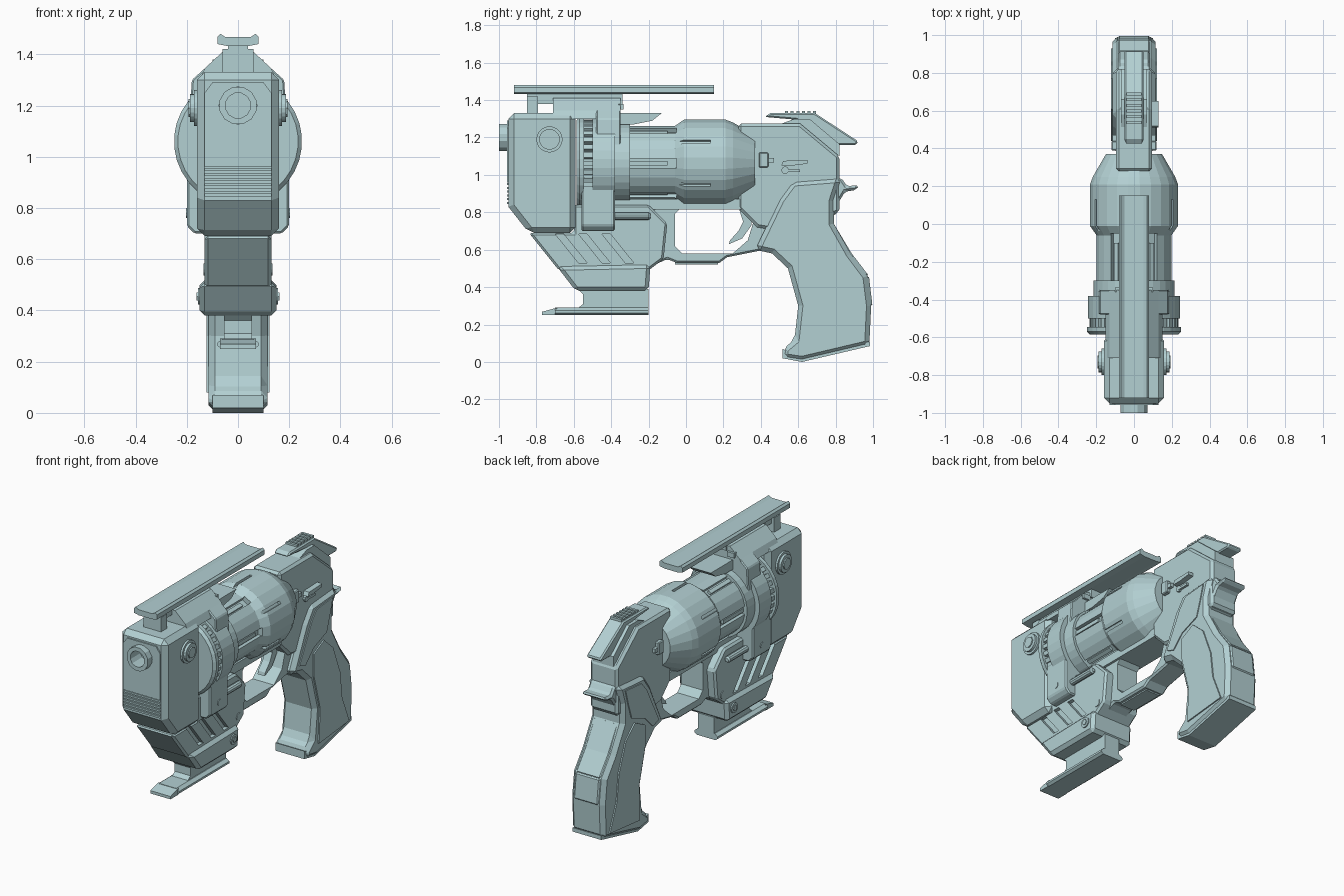
import bpy, bmesh, math
from mathutils import Matrix, Vector

if "Cube" in bpy.data.objects:
    bpy.data.objects.remove(bpy.data.objects["Cube"])

mat = bpy.data.materials.new("pale_teal")
mat.diffuse_color = (0.45, 0.63, 0.65, 1)
mat.use_nodes = True
mat.node_tree.nodes["Principled BSDF"].inputs["Base Color"].default_value = mat.diffuse_color
DRUM_Z = 1.063


def finish(name, bm, bevel=0, cutter=False):
    bmesh.ops.recalc_face_normals(bm, faces=bm.faces)
    me = bpy.data.meshes.new(name)
    bm.to_mesh(me)
    bm.free()
    me.materials.append(mat)
    ob = bpy.data.objects.new(name, me)
    bpy.context.collection.objects.link(ob)
    ob.hide_render = cutter
    if bevel:
        m = ob.modifiers.new("bevel", 'BEVEL')
        m.width, m.segments, m.limit_method = bevel, 1, 'ANGLE'
        m.angle_limit = math.radians(40)
    return ob


def prism(name, pts, a, b, axis='x', bevel=0, cutter=False):
    """Extrude (y,z) points along x, or (x,z) points along y, from a to b."""
    bm = bmesh.new()
    co = (lambda p: (a, p[0], p[1])) if axis == 'x' else (lambda p: (p[0], a, p[1]))
    f = bm.faces.new([bm.verts.new(co(p)) for p in pts])
    r = bmesh.ops.extrude_face_region(bm, geom=[f])
    d = Vector((b - a, 0, 0)) if axis == 'x' else Vector((0, b - a, 0))
    bmesh.ops.translate(bm, vec=d, verts=[v for v in r['geom'] if isinstance(v, bmesh.types.BMVert)])
    return finish(name, bm, bevel, cutter)


def slab(name, pts, hw, bevel=0, cutter=False):
    return prism(name, pts, -hw, hw, 'x', bevel, cutter)


def mirror_xz(half):
    return half + [(-x, z) for x, z in reversed(half)]


def box(name, x0, x1, y0, y1, z0, z1, bevel=0, cutter=False):
    return prism(name, [(y0, z0), (y1, z0), (y1, z1), (y0, z1)], x0, x1, 'x', bevel, cutter)


def lathe(name, prof, n, z, cutter=False):
    """Spin (y, radius) points about a y-parallel axis at height z."""
    bm = bmesh.new()
    rings = [[bm.verts.new((r * math.cos(2 * math.pi * (i + .5) / n), y,
                            z + r * math.sin(2 * math.pi * (i + .5) / n))) for i in range(n)]
             for y, r in prof]
    for p, q in zip(rings, rings[1:]):
        for i in range(n):
            bm.faces.new((p[i], p[(i + 1) % n], q[(i + 1) % n], q[i]))
    bm.faces.new(rings[0])
    bm.faces.new(rings[-1])
    return finish(name, bm, 0, cutter)


def disc(name, y, z, r, x0, x1, n=16):
    pts = [(y + r * math.cos(2 * math.pi * i / n), z + r * math.sin(2 * math.pi * i / n)) for i in range(n)]
    return prism(name, pts, x0, x1)


def cut(ob, cutters):
    for c in cutters:
        m = ob.modifiers.new("cut", 'BOOLEAN')
        m.operation, m.object, m.solver = 'DIFFERENCE', c, 'EXACT'
    bpy.context.view_layer.update()
    me = bpy.data.meshes.new_from_object(ob.evaluated_get(bpy.context.evaluated_depsgraph_get()))
    ob.modifiers.clear()
    ob.data = me
    for c in cutters:
        bpy.data.objects.remove(c)


# front housing with bored muzzle
housing = slab("front_housing", [(-.95, .83), (-.95, 1.33), (-.59, 1.33), (-.59, .69), (-.84, .69)], .16, .03)
cut(housing, [lathe("bore_cutter", [(-1.1, .052), (-.75, .052)], 12, 1.2, True)])
lathe("muzzle", [(-.82, .05), (-1, .05), (-1, .075), (-.9, .075)], 12, 1.2)
for s in (-1, 1):
    prism("front_panel", [(0, .96), (s * .13, .96), (s * .13, 1.25), (s * .1, 1.29), (0, 1.29),
                          (0, 1.275), (s * .053, 1.253), (s * .075, 1.2), (s * .053, 1.147), (0, 1.125)],
          -.958, -.94, 'y')
for i in range(6):
    z = .845 + i * .02
    box("front_vent_bar", -.13, .13, -.957, -.94, z, z + .011)

# round side caps
for s in (-1, 1):
    disc("side_cap", -.73, 1.19, .07, s * .15, s * .172, 20)
    disc("side_cap_step", -.73, 1.19, .055, s * .17, s * .187, 20)
    disc("side_cap_centre", -.73, 1.19, .035, s * .18, s * .194, 8)

# lower fore-end with slanted slots
fore = slab("fore_end", [(-.84, .69), (-.68, .49), (-.2, .49), (-.12, .55), (-.1, .74), (-.2, .84),
                         (-.6, .84), (-.6, .69)], .13, .012)
slots = []
for s in (-1, 1):
    for i in range(3):
        y = -.70 + .125 * i
        slots.append(prism("slot_cutter", [(y, .685), (y + .045, .685), (y + .17, .53), (y + .125, .53)],
                           s * .105, s * .2, 'x', 0, True))
cut(fore, slots)
slab("fore_end_foot", [(-.69, .51), (-.59, .38), (-.2, .38), (-.19, .52)], .15, .02)
for s in (-1, 1):
    disc("foot_screw", -.26, .455, .032, s * .14, s * .157, 12)
    disc("foot_screw_centre", -.26, .455, .018, s * .15, s * .162, 6)
    disc("fore_end_pin", -.18, .56, .024, s * .1, s * .134, 12)

# lower accessory rail
slab("lower_rail_neck", [(-.58, .39), (-.55, .36), (-.55, .31), (-.6, .27), (-.2, .27), (-.2, .39)], .055)
prism("lower_rail", mirror_xz([(.065, .25), (.08, .262), (.08, .275), (.06, .29)]), -.7, -.2, 'y')
slab("lower_rail_nose", [(-.77, .25), (-.69, .25), (-.69, .29), (-.77, .268)], .07)

# cylinder drum with flutes
drum = lathe("drum", [(-.58, .2), (-.06, .2), (-.01, .235), (.21, .235), (.25, .22), (.37, .15)], 24, DRUM_Z)
flutes = []
for i in range(12):
    if i % 2 == 0:
        c = box("flute_cutter", .175, .3, -.36, -.05, -.025, .025, 0, True)
    else:
        c = box("groove_cutter", .215, .3, -.08, .13, -.009, .009, 0, True)
    c.data.transform(Matrix.Translation((0, 0, DRUM_Z)) @ Matrix.Rotation(math.radians(30 * i), 4, 'Y'))
    flutes.append(c)
cut(drum, flutes)
for i in range(6):
    b = box("flute_rib", .17, .19, -.3, -.1, -.012, .012)
    b.data.transform(Matrix.Translation((0, 0, DRUM_Z)) @ Matrix.Rotation(math.radians(60 * i), 4, 'Y'))
lathe("drum_pin", [(.36, .035), (.44, .035), (.44, .055), (.455, .055), (.455, .02), (.47, .02)], 10, 1.08)
for s in (-1, 1):
    box("drum_latch", s * .09, s * .12, .39, .44, 1.04, 1.12, .005)
    box("drum_latch_tip", s * .09, s * .115, .43, .47, 1.065, 1.09)

# collar rings with gear teeth
lathe("front_collar", [(-.585, .2), (-.585, .235), (-.57, .25), (-.545, .25), (-.545, .2)], 32, 1.06)
lathe("rear_collar", [(-.5, .2), (-.5, .245), (-.38, .245), (-.38, .215), (-.3, .215), (-.3, .2)], 32, 1.06)
for i in range(32):
    t = box("gear_tooth", .19, .235, -.55, -.495, -.013, .013)
    t.data.transform(Matrix.Translation((0, 0, 1.06)) @ Matrix.Rotation(math.tau * i / 32, 4, 'Y'))

# yoke around the collar
prism("yoke_lower", mirror_xz([(.17, .7), (.2, .73), (.2, 1.0)]), -.56, -.38, 'y', .008)
prism("yoke_upper", mirror_xz([(.19, 1.15), (.18, 1.3), (.13, 1.345), (.08, 1.37)]), -.48, -.35, 'y', .006)
prism("yoke_cap", mirror_xz([(.15, 1.3), (.13, 1.345), (.06, 1.41)]), -.71, -.35, 'y')
slab("cap_tongue", [(-.36, 1.27), (-.36, 1.33), (-.13, 1.33), (-.18, 1.29), (-.28, 1.27)], .08)
for s in (-1, 1):
    box("cap_lug", s * .05, s * .1, -.36, -.335, 1.35, 1.38)
    disc("yoke_pin", -.47, .78, .02, s * .19, s * .204, 10)
    rod = lathe("ejector_rod", [(-.4, .02), (-.2, .02), (-.19, .012)], 10, .78)
    rod.location.x = s * .15

# top rail
box("rail_post", -.06, .06, -.85, -.79, 1.32, 1.42)
box("rail_neck", -.04, .04, -.85, -.34, 1.38, 1.445)
prism("top_rail", mirror_xz([(.045, 1.433), (.08, 1.44), (.08, 1.468), (.068, 1.48), (.05, 1.468)]), -.92, .15, 'y')

# rear frame, lower strap and trigger guard
slab("rear_frame", [(.28, .82), (.28, 1.275), (.61, 1.275), (.82, 1.1), (.82, .8), (.5, .7), (.38, .72)], .095, .015)
box("lower_strap", -.09, .09, -.4, .32, .815, .87)
guard = slab("trigger_guard", [(-.19, .51), (-.1, .55), (-.05, .53), (.18, .53), (.22, .56), (.42, .6), (.5, .75),
                               (.45, .86), (-.14, .86), (-.19, .8)], .075, .01)
cut(guard, [slab("guard_cutter", [(-.06, .62), (-.02, .58), (.25, .58), (.33, .65), (.37, .78), (.33, .82),
                                  (-.03, .82), (-.06, .79)], .3, 0, True)])
box("guard_foot", -.05, .05, -.06, .17, .522, .54)
slab("trigger", [(.28, .83), (.345, .83), (.35, .73), (.3, .66), (.23, .63), (.235, .65), (.28, .7), (.305, .75)], .025)

# safety lever on the right, small plate on the left
prism("safety_lever", [(.51, 1.05), (.52, 1.075), (.65, 1.08), (.65, 1.06), (.57, 1.05)], .09, .13)
disc("safety_pivot", .53, 1.025, .02, .09, .108, 10)
box("safety_stem", .09, .11, .53, .61, 1.015, 1.03)

# rear sight with serrations
slab("rear_sight", [(.42, 1.31), (.45, 1.33), (.69, 1.33), (.92, 1.18), (.91, 1.16), (.79, 1.16), (.67, 1.27),
                    (.59, 1.295)], .05, .008)
slab("sight_base", [(.5, 1.27), (.58, 1.3), (.66, 1.3), (.82, 1.165), (.82, 1.1), (.61, 1.26)], .07)
for i in range(6):
    y = .53 + i * .03
    box("sight_serration", -.04, .04, y, y + .016, 1.325, 1.342)

# grip, side panels, back strap bands and tang
slab("grip", [(.37, .6), (.5, .87), (.57, .965), (.83, .985), (.79, .86), (.79, .74), (.88, .58), (.97, .46),
              (.99, .3), (.98, .09), (.62, .005), (.52, .02), (.52, .07), (.58, .12), (.6, .3), (.545, .5),
              (.46, .58)], .115, .03)
for s in (-1, 1):
    prism("grip_side_panel", [(.63, .08), (.64, .3), (.58, .52), (.58, .66), (.68, .71), (.77, .63), (.84, .45),
                              (.86, .28), (.93, .11)], s * .1, s * .123)
    prism("grip_upper_panel", [(.44, .64), (.56, .87), (.61, .93), (.77, .945), (.74, .84), (.71, .75),
                               (.58, .7), (.5, .62)], s * .1, s * .121)
slab("back_strap_upper", [(.79, .74), (.886, .58), (.978, .46), (.87, .48), (.78, .7)], .085, .008)
slab("back_strap_lower", [(.88, .44), (.978, .46), (.997, .3), (.89, .3)], .085, .008)
slab("grip_base", [(.515, .02), (.62, 0), (.985, .085), (.985, .11), (.62, .03), (.515, .07)], .1)
slab("grip_tang", [(.72, .96), (.83, .985), (.86, .94), (.925, .945), (.91, .92), (.85, .91), (.82, .86),
                   (.8, .78), (.74, .8)], .085, .012)
